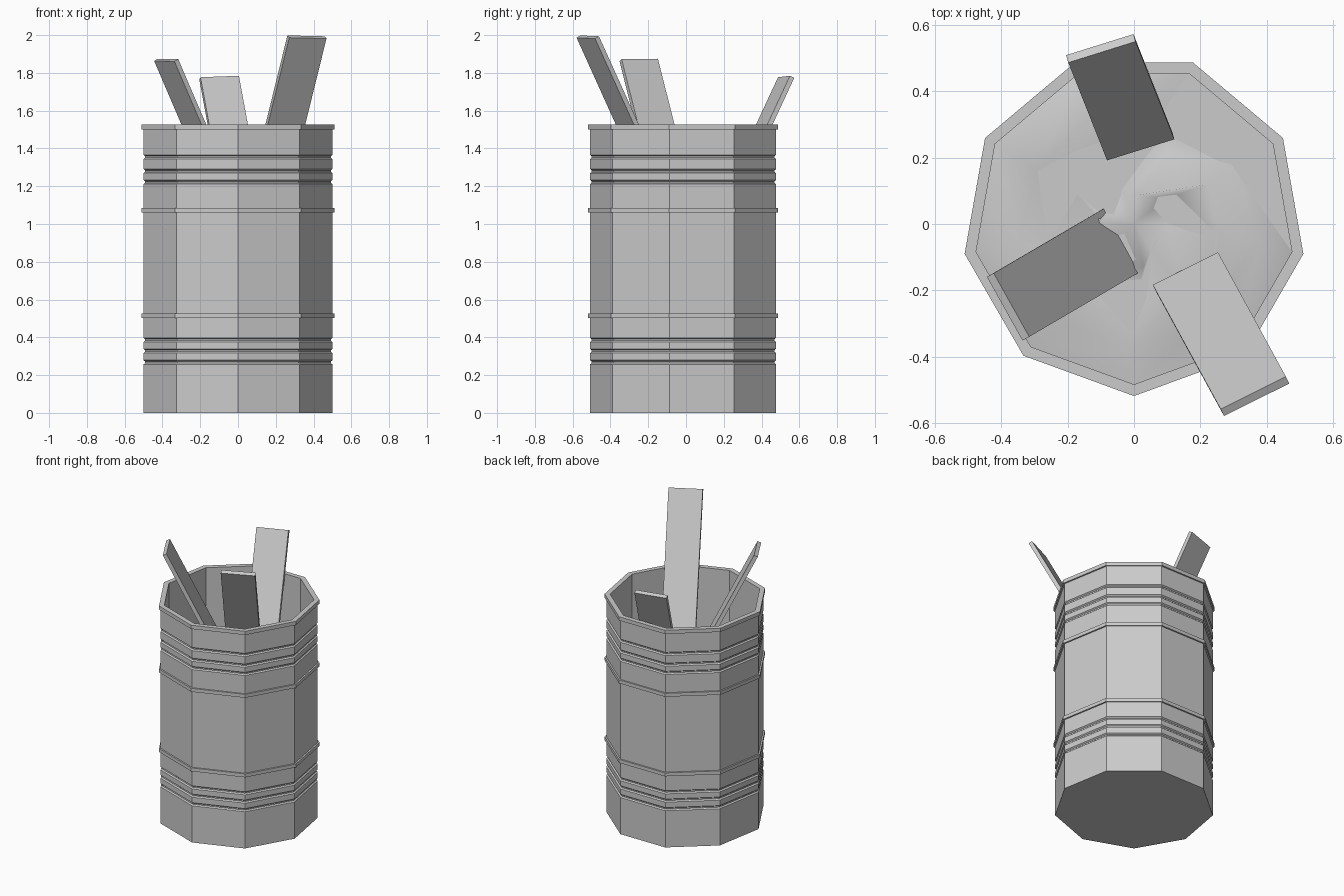
import bpy, bmesh, math, random
from mathutils import Vector, Matrix

if "Cube" in bpy.data.objects:
    bpy.data.objects.remove(bpy.data.objects["Cube"])

random.seed(4)
SIDES = 9
BODY, RIM, INNER = 0.508, 0.519, 0.484
FILL_Z = 1.1


def ring_point(r, z, i, n=SIDES):
    a = -math.pi / 2 + 2 * math.pi * i / n
    return Vector((r * math.cos(a), r * math.sin(a), z))


def finish(name, bm):
    bmesh.ops.recalc_face_normals(bm, faces=bm.faces)
    mesh = bpy.data.meshes.new(name)
    bm.to_mesh(mesh)
    bm.free()
    ob = bpy.data.objects.new(name, mesh)
    bpy.context.collection.objects.link(ob)
    return ob


def lathe(name, profile):
    """Turn an (r, z) profile into a nine-sided shell, both ends capped."""
    bm = bmesh.new()
    rings = [[bm.verts.new(ring_point(r, z, i)) for i in range(SIDES)] for r, z in profile]
    for a, b in zip(rings, rings[1:]):
        for i in range(SIDES):
            j = (i + 1) % SIDES
            bm.faces.new((a[i], a[j], b[j], b[i]))
    bm.faces.new(rings[0])
    bm.faces.new(rings[-1])
    return finish(name, bm)


def groove(z):
    """Shallow pressed groove centred on z."""
    return [(BODY, z - 0.011), (BODY - 0.009, z - 0.004),
            (BODY - 0.009, z + 0.004), (BODY, z + 0.011)]


def band(z0, z1):
    """Square raised hoop."""
    return [(BODY, z0), (RIM, z0), (RIM, z1), (BODY, z1)]


# Barrel shell: outside from the bottom up, over the rim, down to the fill level
profile = [(BODY, 0)]
for z in (0.268, 0.328, 0.386):
    profile += groove(z)
profile += band(0.503, 0.527) + band(1.06, 1.084)
for z in (1.222, 1.28, 1.355):
    profile += groove(z)
profile += [(BODY, 1.5), (RIM, 1.5), (RIM, 1.526), (INNER, 1.526), (INNER, FILL_Z)]
lathe("barrel", profile)

# Crumpled rubbish surface filling the barrel
bm = bmesh.new()
layers = [(INNER, 0.0), (0.36, 0.05), (0.23, 0.06), (0.11, 0.05)]
rings = []
for r, jitter in layers:
    ring = []
    for i in range(SIDES):
        p = ring_point(r, FILL_Z, i)
        if jitter:
            p += Vector((random.uniform(-0.03, 0.03), random.uniform(-0.03, 0.03),
                         random.uniform(-jitter, jitter) + 0.02))
        ring.append(bm.verts.new(p))
    rings.append(ring)
for a, b in zip(rings, rings[1:]):
    for i in range(SIDES):
        j = (i + 1) % SIDES
        bm.faces.new((a[i], a[j], b[j]))
        bm.faces.new((a[i], b[j], b[i]))
tip = bm.verts.new((0, 0, FILL_Z + 0.03))
for i in range(SIDES):
    bm.faces.new((rings[-1][i], rings[-1][(i + 1) % SIDES], tip))
for f in bm.faces:
    f.smooth = True
finish("rubbish", bm)


def plank(name, top, bottom, width_dir, width=0.213, thick=0.026):
    """Board running between the centres of its two ends."""
    top, bottom = Vector(top), Vector(bottom)
    axis = (top - bottom).normalized()
    w = Vector(width_dir)
    w = (w - axis * w.dot(axis)).normalized()
    t = axis.cross(w)
    m = Matrix((w * width, t * thick, axis * (top - bottom).length)).transposed().to_4x4()
    m.translation = (top + bottom) / 2
    bm = bmesh.new()
    bmesh.ops.create_cube(bm, size=1, matrix=m)
    finish(name, bm)


# Boards sticking out of the barrel
plank("plank_back", (-0.1, 0.53, 1.775), (0.017, 0.235, 1.14), (0.205, 0.06, 0))
plank("plank_left", (-0.38, -0.25, 1.868), (-0.03, -0.045, 1.05), (0.105, -0.19, 0), 0.22)
plank("plank_front", (0.365, -0.52, 1.99), (0.16, -0.145, 1.16), (0.2, 0.09, 0.012), 0.22)
